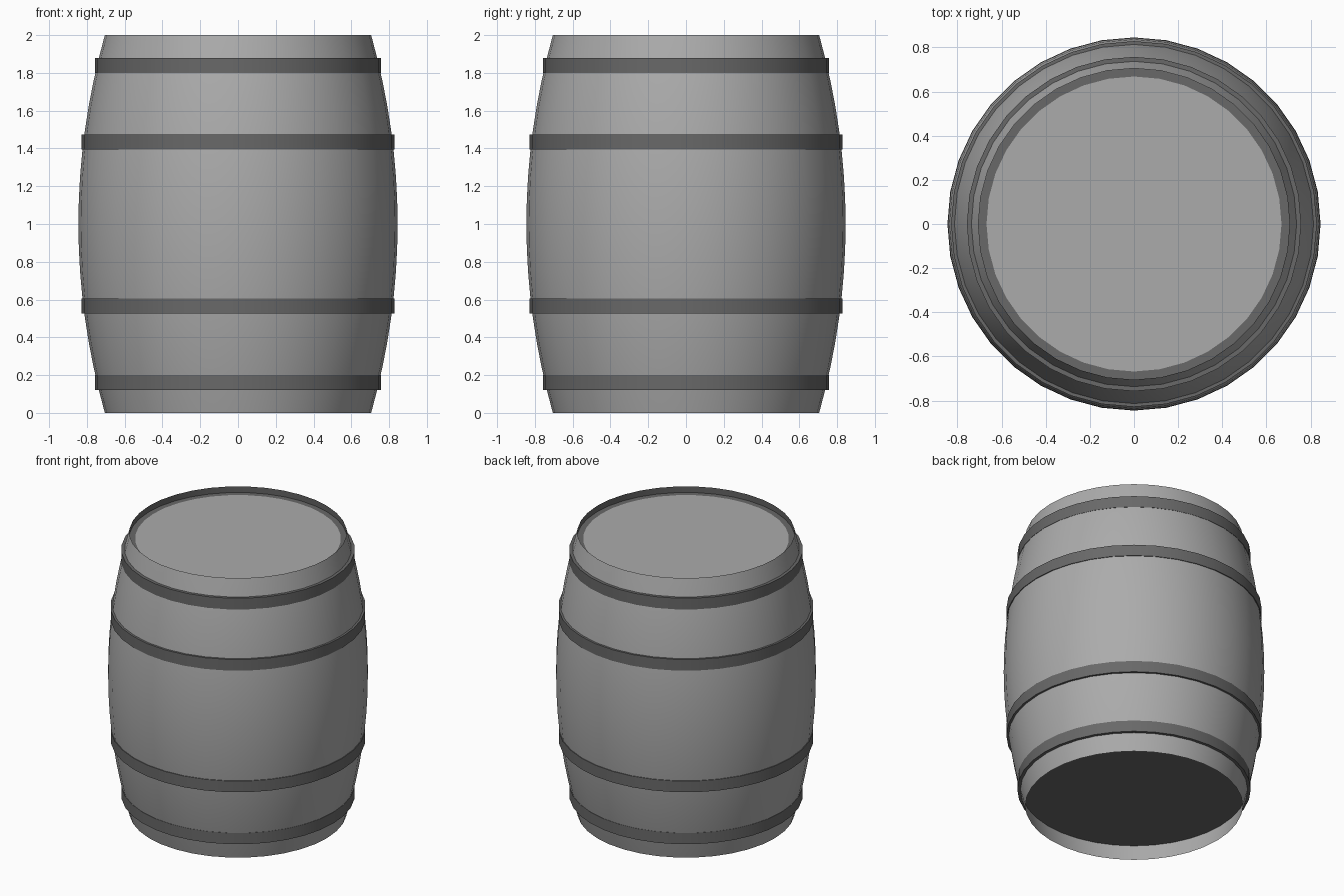
import bpy, bmesh, math

cube = bpy.data.objects.get("Cube")
if cube:
    bpy.data.objects.remove(cube, do_unlink=True)

SIDES = 36


def make_material(name, value):
    mat = bpy.data.materials.new(name)
    mat.use_nodes = True
    colour = (value, value, value, 1)
    mat.diffuse_color = colour
    bsdf = next(n for n in mat.node_tree.nodes if n.type == "BSDF_PRINCIPLED")
    bsdf.inputs["Base Color"].default_value = colour
    return mat


light_grey = make_material("light grey", 0.41)
dark_grey = make_material("dark grey", 0.14)


def lathe(name, profile, materials, closed=False):
    """Spin a (radius, height) profile around z."""
    bm = bmesh.new()
    verts = [bm.verts.new((r, 0, z)) for r, z in profile]
    edges = [bm.edges.new(pair) for pair in zip(verts, verts[1:])]
    if closed:
        edges.append(bm.edges.new((verts[-1], verts[0])))
    bmesh.ops.spin(bm, geom=verts + edges, cent=(0, 0, 0), axis=(0, 0, 1),
                   angle=math.tau, steps=SIDES, use_duplicate=False)
    bmesh.ops.remove_doubles(bm, verts=bm.verts, dist=0.0005)
    bmesh.ops.recalc_face_normals(bm, faces=bm.faces)
    mesh = bpy.data.meshes.new(name)
    bm.to_mesh(mesh)
    bm.free()
    obj = bpy.data.objects.new(name, mesh)
    bpy.context.collection.objects.link(obj)
    for mat in materials:
        mesh.materials.append(mat)
    bpy.ops.object.select_all(action="DESELECT")
    obj.select_set(True)
    bpy.context.view_layer.objects.active = obj
    bpy.ops.object.shade_smooth_by_angle(angle=math.radians(30))
    return obj


def bulge(z):
    """Outer radius of the staves at a height."""
    return 0.845 - 0.14 * (z - 1) ** 2


# Barrel body: recessed base, bulging staves, sunken lid with a flat border
steps = 16
staves = [(bulge(2 * i / steps), 2 * i / steps) for i in range(steps + 1)]
base = [(0, 0.12), (bulge(0.12) - 0.005, 0.12)]
lid = [(0.708, 1.955), (0.668, 1.955), (0, 1.955)]
body = lathe("barrel_body", base + staves + lid, [light_grey, dark_grey])

# Dark underside, dark lid border and dark inner wall above it
for face in body.data.polygons:
    c, n = face.center, face.normal
    radius = math.hypot(c.x, c.y)
    underside = n.z < -0.9
    border = n.z > 0.9 and radius > 0.6
    inner_wall = c.z > 1.96 and n.x * c.x + n.y * c.y < 0
    if underside or border or inner_wall:
        face.material_index = 1

# Hoops, mirrored about mid height
for label, radius, low, high in (("inner", 0.828, 0.395, 0.475),
                                 ("outer", 0.757, 0.80, 0.88)):
    for side, sign in (("upper", 1), ("lower", -1)):
        heights = (1 + sign * low, 1 + sign * high)
        ring = [(radius, heights[0]), (radius, heights[1]),
                (radius - 0.03, heights[1]), (radius - 0.03, heights[0])]
        lathe(f"{side}_{label}_hoop", ring, [dark_grey], closed=True)
